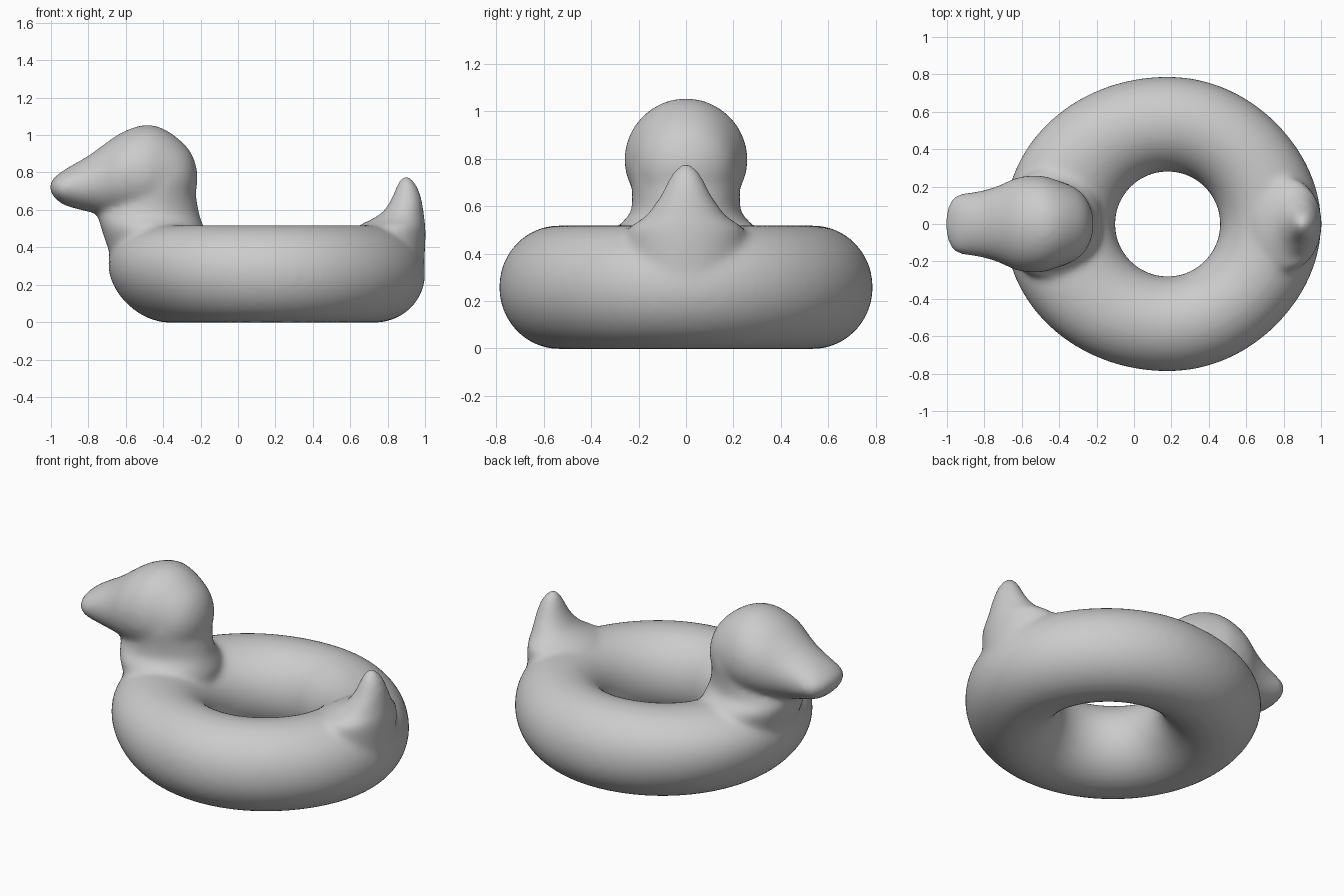
import bpy
import bmesh
from math import sin, cos, pi, tau
from mathutils import Vector

cube = bpy.data.objects.get("Cube")
if cube:
    bpy.data.objects.remove(cube, do_unlink=True)

bm = bmesh.new()


def skin(rings, closed=False):
    """Bridge rings of points into one shell."""
    loops = [[bm.verts.new(p) for p in ring] for ring in rings]
    pairs = list(zip(loops, loops[1:]))
    if closed:
        pairs.append((loops[-1], loops[0]))
    else:
        bm.faces.new(loops[0])
        bm.faces.new(loops[-1])
    n = len(loops[0])
    for a, b in pairs:
        for i in range(n):
            j = (i + 1) % n
            bm.faces.new((a[i], a[j], b[j], b[i]))


def refine(stations, steps=4):
    """Catmull-Rom interpolation between the stations."""
    pts = [Vector(s) for s in stations]
    pts = [pts[0]] + pts + [pts[-1]]
    out = []
    for a, b, c, d in zip(pts, pts[1:], pts[2:], pts[3:]):
        for k in range(steps):
            t = k / steps
            out.append(b + (c - a) * t / 2 + (a * 2 - b * 5 + c * 4 - d) * t * t / 2
                       + (b * 3 - a - c * 3 + d) * t ** 3 / 2)
    return out + [pts[-1]]


def loft(stations, upright, n=40):
    """Elliptical sections: position along the axis, low edge, high edge, half width."""
    rings = []
    for pos, low, high, width in refine(stations):
        ring = []
        for i in range(n):
            a = tau * i / n
            e = (low + high) / 2 + (high - low) / 2 * sin(a)
            y = width * cos(a)
            ring.append((e, y, pos) if upright else (pos, y, e))
        rings.append(ring)
    skin(rings)


# Swim ring: round hole, outer edge drawn out at the chest and tail
INNER, OUTER, HALF_HEIGHT, CENTRE_X = 0.28, 0.788, 0.261, 0.18
rings = []
for i in range(96):
    u = tau * i / 96
    ring = []
    for j in range(40):
        v = tau * j / 40
        if cos(u) < 0:
            pull = (0.08 + 0.06 * sin(v)) * cos(u) ** 2
        else:
            pull = 0.033 * cos(u) ** 6
        outer = OUTER + pull
        r = (INNER + outer) / 2 + (outer - INNER) / 2 * cos(v)
        ring.append((CENTRE_X + r * cos(u), r * sin(u), 0.258 + HALF_HEIGHT * sin(v)))
    rings.append(ring)
skin(rings, closed=True)

# Head and bill, from the bill tip to the back of the head
loft([(-1.006, 0.70, 0.745, 0.05), (-0.985, 0.67, 0.77, 0.115),
      (-0.95, 0.637, 0.80, 0.155), (-0.9, 0.615, 0.832, 0.165),
      (-0.8, 0.59, 0.89, 0.182), (-0.72, 0.575, 0.948, 0.207),
      (-0.62, 0.56, 1.015, 0.25), (-0.5, 0.54, 1.055, 0.259),
      (-0.4, 0.54, 1.035, 0.23), (-0.3, 0.58, 0.965, 0.185),
      (-0.245, 0.65, 0.895, 0.12), (-0.217, 0.73, 0.81, 0.04)], upright=False)

# Neck
loft([(0.3, -0.66, -0.2, 0.26), (0.45, -0.715, -0.17, 0.29),
      (0.515, -0.735, -0.185, 0.285), (0.57, -0.745, -0.205, 0.235),
      (0.65, -0.70, -0.22, 0.228), (0.75, -0.62, -0.235, 0.235)], upright=True)

# Upturned tail
loft([(0.28, 0.7, 0.995, 0.22), (0.45, 0.62, 1.003, 0.25),
      (0.51, 0.64, 1.002, 0.24), (0.55, 0.715, 0.998, 0.18),
      (0.59, 0.775, 0.992, 0.145), (0.65, 0.815, 0.984, 0.105),
      (0.72, 0.845, 0.962, 0.07), (0.76, 0.865, 0.935, 0.04),
      (0.785, 0.885, 0.905, 0.01)], upright=True)

bmesh.ops.recalc_face_normals(bm, faces=bm.faces)
mesh = bpy.data.meshes.new("duck_float")
bm.to_mesh(mesh)
bm.free()
duck = bpy.data.objects.new("duck_float", mesh)
bpy.context.collection.objects.link(duck)

# Plain grey skin
grey = bpy.data.materials.new("plain_grey")
grey.use_nodes = True
colour = (0.6, 0.6, 0.6, 1)
grey.diffuse_color = colour
grey.node_tree.nodes["Principled BSDF"].inputs["Base Color"].default_value = colour
mesh.materials.append(grey)

# Fuse the parts into one skin and soften the joints
fuse = duck.modifiers.new("fuse", 'REMESH')
fuse.mode = 'VOXEL'
fuse.voxel_size = 0.018
fuse.use_smooth_shade = True
soften = duck.modifiers.new("soften", 'SMOOTH')
soften.factor = 0.5
soften.iterations = 12
mesh.shade_smooth()
